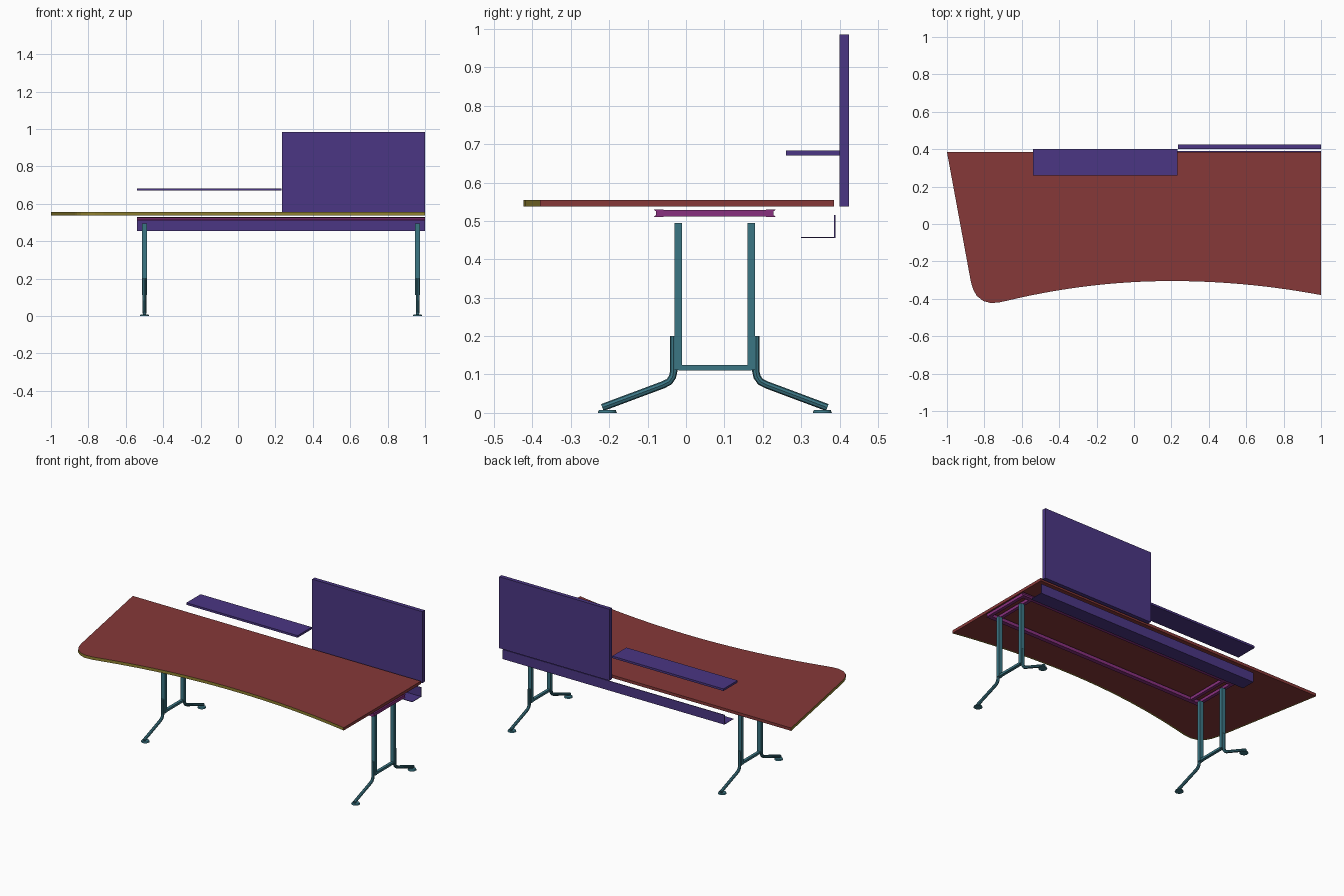
import bpy, bmesh, math
from mathutils import Vector

cube = bpy.data.objects.get("Cube")
if cube:
    bpy.data.objects.remove(cube, do_unlink=True)


def material(name, r, g, b):
    m = bpy.data.materials.new(name)
    m.use_nodes = True
    m.diffuse_color = (r, g, b, 1)
    m.node_tree.nodes["Principled BSDF"].inputs["Base Color"].default_value = (r, g, b, 1)
    return m


RED = material("red board", .24, .04, .04)
OLIVE = material("olive edge", .28, .22, .03)
BLUE = material("indigo panel", .07, .037, .23)
PURPLE = material("purple frame", .25, .03, .21)
TEAL = material("teal legs", .043, .18, .23)


def finish(name, bm, *mats):
    bmesh.ops.recalc_face_normals(bm, faces=bm.faces)
    me = bpy.data.meshes.new(name)
    bm.to_mesh(me)
    bm.free()
    ob = bpy.data.objects.new(name, me)
    bpy.context.collection.objects.link(ob)
    for m in mats:
        me.materials.append(m)
    return ob


def box(name, xs, ys, zs, mat):
    bm = bmesh.new()
    bmesh.ops.create_cube(bm, size=1)
    for v in bm.verts:
        v.co = [(a + b) / 2 + c * (b - a) for c, (a, b) in zip(v.co, (xs, ys, zs))]
    return finish(name, bm, mat)


def prism(name, points, offset, *mats):
    bm = bmesh.new()
    face = bm.faces.new([bm.verts.new(p) for p in points])
    out = bmesh.ops.extrude_face_region(bm, geom=[face])
    for v in out["geom"]:
        if isinstance(v, bmesh.types.BMVert):
            v.co += Vector(offset)
    return finish(name, bm, *mats)


def smooth(ob):
    bpy.ops.object.select_all(action="DESELECT")
    ob.select_set(True)
    bpy.context.view_layer.objects.active = ob
    bpy.ops.object.shade_smooth_by_angle(angle=math.radians(40))


# Desktop: curved front, one rounded corner, slanted end
TOP, BOTTOM = .555, .537
front = []
for i in range(29):
    x = 1 - 1.68 * i / 28
    front.append((x, -.305 - (.117 if x > .2 else .136) * (x - .2) ** 2))
corner = [(-.72, -.419), (-.765, -.423), (-.805, -.412), (-.84, -.385), (-.86, -.35), (-.872, -.31)]
outline = [(-1, .385), (1, .385)] + front + corner
desktop = prism("desktop", [(x, y, BOTTOM) for x, y in outline], (0, 0, TOP - BOTTOM), RED, OLIVE)

# Olive banding on the front and slanted edges, with a narrow lip underneath
bm = bmesh.new()
bm.from_mesh(desktop.data)
bm.normal_update()
under = [f for f in bm.faces if f.normal.z < -.9]
rim = bmesh.ops.inset_region(bm, faces=under, thickness=.01)["faces"]
for f in bm.faces:
    c = f.calc_center_median()
    banded = c.y < .37 and c.x < .99
    if banded and (abs(f.normal.z) < .5 or f in rim):
        f.material_index = 1
bm.to_mesh(desktop.data)
bm.free()

# Privacy screen, raised shelf and cable tray
box("privacy_screen", (.235, 1), (.4, .425), (BOTTOM, .985), BLUE)
box("raised_shelf", (-.54, .232), (.26, .4), (.67, .683), BLUE)
box("tray_back", (-.54, 1), (.386, .39), (.455, .515), BLUE)
box("tray_floor", (-.54, 1), (.3, .386), (.455, .458), BLUE)

# Long frame rails: channels open to the outside
for name, edge, d in (("front_rail", -.085, 1), ("rear_rail", .235, -1)):
    channel = [(0, .51), (.026, .51), (.026, .53), (0, .53), (.007, .525), (.007, .515)]
    prism(name, [(-.54, edge + d * y, z) for y, z in channel], (1.54, 0, 0), PURPLE)


def foot_tube(name, x, mirror):
    path = [(-.032, .2), (-.032, .108), (-.035, .094), (-.044, .081), (-.06, .073), (-.218, .014)]
    cu = bpy.data.curves.new(name, "CURVE")
    cu.dimensions = "3D"
    cu.bevel_depth = .0095
    cu.bevel_resolution = 2
    cu.use_fill_caps = True
    s = cu.splines.new("POLY")
    s.points.add(len(path) - 1)
    for p, (y, z) in zip(s.points, path):
        p.co = (x, .15 - y if mirror else y, z, 1)
    cu.materials.append(TEAL)
    tmp = bpy.data.objects.new(name, cu)
    bpy.context.collection.objects.link(tmp)
    me = bpy.data.meshes.new_from_object(tmp.evaluated_get(bpy.context.evaluated_depsgraph_get()))
    bpy.data.objects.remove(tmp)
    ob = bpy.data.objects.new(name, me)
    bpy.context.collection.objects.link(ob)
    smooth(ob)


# Leg frames: top crossbars, two posts, a stretcher, splayed feet and glides
for side, x in (("right", -.5), ("left", .96)):
    for n, dx in (("outer", -.03), ("inner", .03)):
        box(f"{side}_{n}_crossbar", (x + dx - .01, x + dx + .01), (-.06, .21), (.511, .529), PURPLE)
    box(f"{side}_stretcher", (x - .009, x + .009), (-.02, .17), (.111, .125), TEAL)
    for end, y, mirror in (("front", -.02, False), ("rear", .17, True)):
        post = box(f"{side}_{end}_post", (x - .0125, x + .0125), (y - .01, y + .01), (.112, .495), TEAL)
        foot_tube(f"{side}_{end}_foot", x, mirror)
        bm = bmesh.new()
        bmesh.ops.create_cone(bm, cap_ends=True, segments=20, radius1=.025, radius2=.022, depth=.007)
        glide_y = .355 if mirror else -.205
        bmesh.ops.translate(bm, verts=bm.verts, vec=(x, glide_y, .0035))
        smooth(finish(f"{side}_{end}_glide", bm, TEAL))
